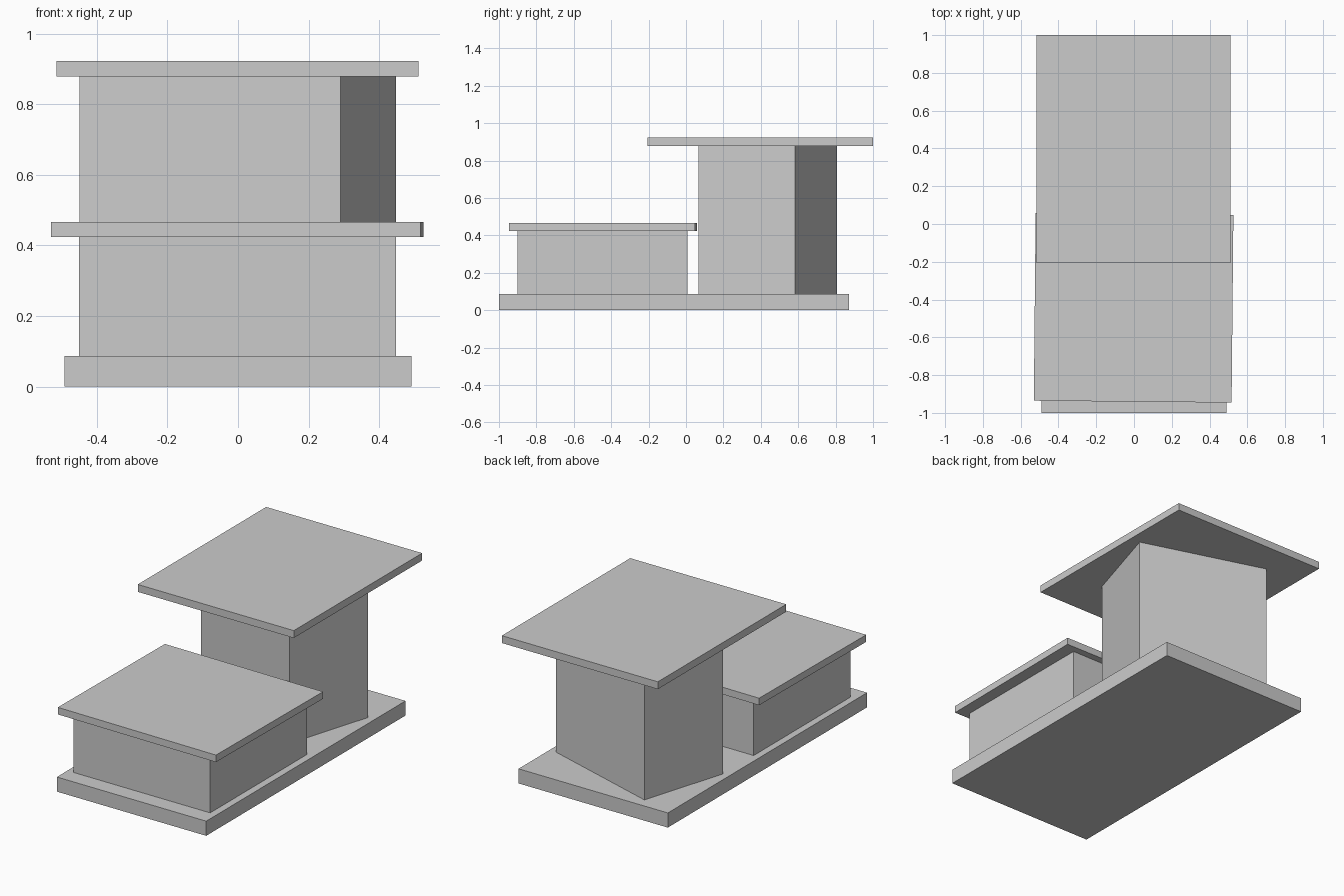
import bpy
from math import radians

if "Cube" in bpy.data.objects:
    bpy.data.objects.remove(bpy.data.objects["Cube"], do_unlink=True)

# One plain grey for every part
grey = bpy.data.materials.new("plain_grey")
grey.use_nodes = True
colour = (0.6, 0.6, 0.6, 1)
grey.diffuse_color = colour
grey.node_tree.nodes["Principled BSDF"].inputs["Base Color"].default_value = colour


def block(name, centre, size, bottom, top, turn=0):
    """Box with a given footprint, height range and turn about z."""
    bpy.ops.mesh.primitive_cube_add(size=1)
    obj = bpy.context.object
    obj.name = name
    obj.location = (*centre, (bottom + top) / 2)
    obj.scale = (*size, top - bottom)
    obj.rotation_euler.z = radians(turn)
    obj.data.materials.append(grey)
    return obj


# Ground slab
block("base_slab", (0, -0.064), (0.982, 1.872), 0, 0.087)

# Low front building and its slightly turned roof
block("low_building", (-0.001, -0.447), (0.898, 0.908), 0.087, 0.424)
block("low_roof", (-0.002, -0.444), (1.047, 0.993), 0.424, 0.466, turn=-0.55)

# Tall rear building, turned on the slab, under a wide overhanging roof
block("tall_building", (-0.001, 0.438), (0.773, 0.538), 0.087, 0.878, turn=-17)
block("tall_roof", (-0.002, 0.397), (1.026, 1.206), 0.878, 0.922)
